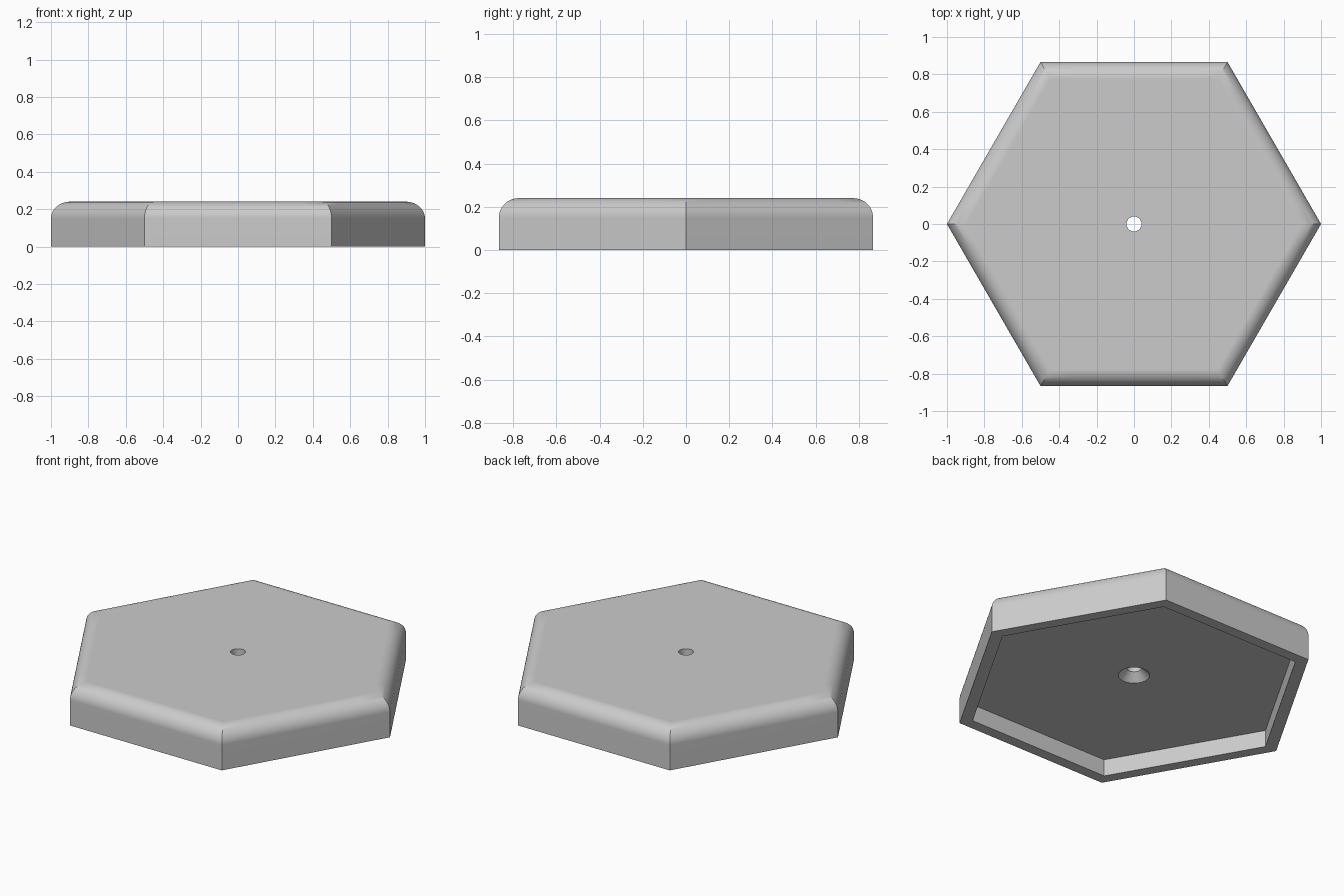
import bpy, bmesh
from math import sin, cos, pi, sqrt

cube = bpy.data.objects.get("Cube")
if cube:
    bpy.data.objects.remove(cube, do_unlink=True)

HEIGHT = 0.24
APOTHEM = sqrt(3) / 2
FILLET = 0.09
WALL = 0.065
FLOOR = 0.10        # depth of the underside recess
HOLE = 0.04
SINK = 0.085        # wide radius of the countersink
SEGS = 48
FILLET_STEPS = 12

grey = bpy.data.materials.new("plain_grey")
grey.use_nodes = True
colour = (0.6, 0.6, 0.6, 1)
grey.diffuse_color = colour
grey.node_tree.nodes["Principled BSDF"].inputs["Base Color"].default_value = colour

bm = bmesh.new()


def ring(radius, z, hexagonal):
    """Ring of points: a circle, or a hexagon given by its apothem."""
    verts = []
    for i in range(SEGS):
        a = 2 * pi * i / SEGS
        r = radius / cos(a % (pi / 3) - pi / 6) if hexagonal else radius
        if hexagonal and i % (SEGS // 6) == 0:
            r = radius / cos(pi / 6)
        verts.append(bm.verts.new((r * cos(a), r * sin(a), z)))
    return verts


# Hexagonal section: recess floor edge, rim, outer wall and rounded top edge
rings = [ring(APOTHEM - WALL, FLOOR, True),
         ring(APOTHEM - WALL, 0, True),
         ring(APOTHEM, 0, True)]
for k in range(FILLET_STEPS + 1):
    t = pi / 2 * k / FILLET_STEPS
    rings.append(ring(APOTHEM - FILLET * (1 - cos(t)),
                      HEIGHT - FILLET * (1 - sin(t)), True))

# Round section: screw hole with a countersink opening into the recess
rings += [ring(HOLE, HEIGHT, False),
          ring(HOLE, FLOOR + SINK - HOLE, False),
          ring(SINK, FLOOR, False)]

# Skin the closed section all the way round
for n, lower in enumerate(rings):
    upper = rings[(n + 1) % len(rings)]
    for i in range(SEGS):
        j = (i + 1) % SEGS
        bm.faces.new((lower[i], lower[j], upper[j], upper[i]))
bmesh.ops.recalc_face_normals(bm, faces=bm.faces)

mesh = bpy.data.meshes.new("hexagonal_cover")
bm.to_mesh(mesh)
bm.free()
mesh.materials.append(grey)
cover = bpy.data.objects.new("hexagonal_cover", mesh)
bpy.context.collection.objects.link(cover)

# Smooth fillet and hole, crisp corners
bpy.ops.object.select_all(action='DESELECT')
cover.select_set(True)
bpy.context.view_layer.objects.active = cover
bpy.ops.object.shade_smooth_by_angle(angle=pi / 6)
weighted = cover.modifiers.new("weighted_normals", 'WEIGHTED_NORMAL')
weighted.keep_sharp = True
